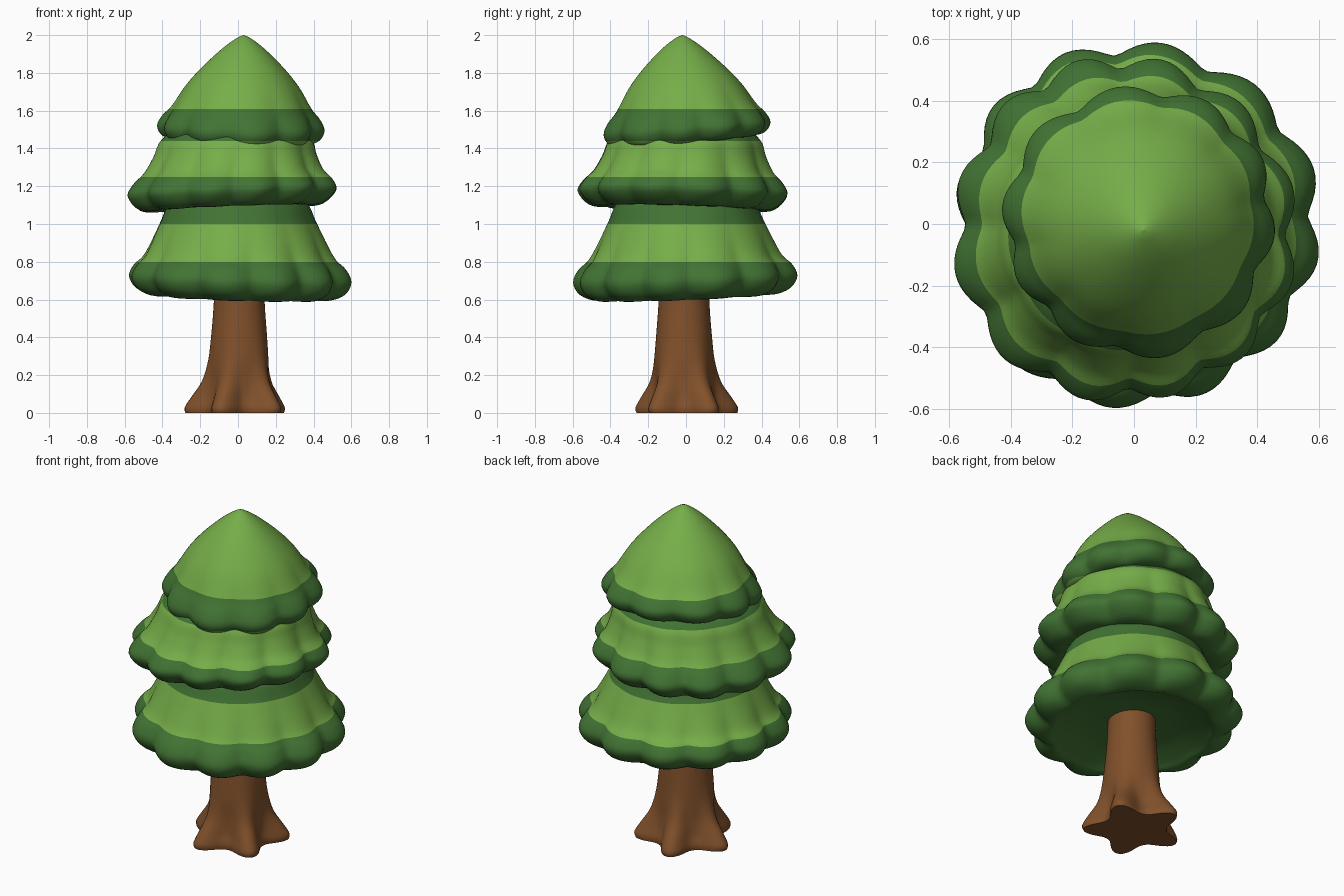
import bpy
import bmesh
from math import cos, sin, tau, radians, sqrt
from mathutils import Vector

cube = bpy.data.objects.get("Cube")
if cube:
    bpy.data.objects.remove(cube, do_unlink=True)


def make_material(name, rgb):
    mat = bpy.data.materials.new(name)
    mat.use_nodes = True
    mat.diffuse_color = (*rgb, 1)
    mat.node_tree.nodes["Principled BSDF"].inputs["Base Color"].default_value = (*rgb, 1)
    return mat


light_green = make_material("light green", (0.18, 0.42, 0.066))
dark_green = make_material("dark green", (0.054, 0.173, 0.034))
brown = make_material("bark brown", (0.22, 0.082, 0.024))

# Heights where the foliage changes colour
BANDS = (0.8, 1.0, 1.25, 1.44, 1.61)


def smooth_profile(points, steps=4):
    """Catmull-Rom curve through the profile points."""
    pts = [Vector(p) for p in points]
    out = []
    for i in range(len(pts) - 1):
        a, b, c, d = pts[max(i - 1, 0)], pts[i], pts[i + 1], pts[min(i + 2, len(pts) - 1)]
        for s in range(steps):
            t = s / steps
            out.append(0.5 * (2 * b + (c - a) * t + (2 * a - 5 * b + 4 * c - d) * t ** 2
                              + (3 * b - a - 3 * c + d) * t ** 3))
    return out + [pts[-1]]


def revolve(name, profile, place, segments, materials):
    """Spin a profile; place(point, angle) gives each vertex position."""
    bm = bmesh.new()
    rings = [[bm.verts.new(place(p, tau * k / segments)) for k in range(segments)]
             for p in profile]
    for low, high in zip(rings, rings[1:]):
        for k in range(segments):
            n = (k + 1) % segments
            bm.faces.new((low[k], low[n], high[n], high[k]))
    bm.faces.new(rings[0][::-1])
    bm.faces.new(rings[-1])
    # Colour bands are split cleanly at fixed heights
    if len(materials) > 1:
        for height in BANDS:
            bmesh.ops.bisect_plane(bm, geom=bm.verts[:] + bm.edges[:] + bm.faces[:],
                                   plane_co=(0, 0, height), plane_no=(0, 0, 1))
        for f in bm.faces:
            z = f.calc_center_median().z
            f.material_index = sum(z > h for h in BANDS) % 2
    bmesh.ops.recalc_face_normals(bm, faces=bm.faces[:])
    mesh = bpy.data.meshes.new(name)
    bm.to_mesh(mesh)
    bm.free()
    for mat in materials:
        mesh.materials.append(mat)
    obj = bpy.data.objects.new(name, mesh)
    bpy.context.collection.objects.link(obj)
    bpy.ops.object.select_all(action="DESELECT")
    obj.select_set(True)
    bpy.context.view_layer.objects.active = obj
    bpy.ops.object.shade_smooth_by_angle(angle=radians(50))


def foliage(name, points, centre, apex, lobes, phase, depth, tilt):
    """Skirt of rounded lobes; points are (radius, height, lobe strength)."""
    top = max(p[1] for p in points)
    base = min(p[1] for p in points)

    def place(p, a):
        r, z, w = p
        # Rounded bumps with softened creases and uneven widths
        wave = cos(lobes / 2 * (a - radians(phase)) + 0.25 * sin(2 * a + phase))
        bump = sqrt(wave * wave + 0.02)
        r = max(r, 0.002) * (1 - depth * w * (1 - bump) + 0.01 * w * sin(3 * a + phase))
        t = (z - base) / (top - base)
        x, y = r * cos(a), r * sin(a)
        z += (tilt[0] * x + tilt[1] * y) * (1 - t) + 0.008 * w * (0.6 - bump)
        return (x + centre[0] + (apex[0] - centre[0]) * t,
                y + centre[1] + (apex[1] - centre[1]) * t, z)

    revolve(name, smooth_profile(points), place, lobes * 12, [dark_green, light_green])


# Lower tier, hollow underneath
foliage("lower_foliage",
        [(0, 0.69, 0), (0.25, 0.675, 0), (0.4, 0.635, 0.2), (0.47, 0.612, 0.5),
         (0.56, 0.645, 1), (0.598, 0.71, 1), (0.57, 0.775, 1), (0.515, 0.825, 0.6),
         (0.46, 0.92, 0.25), (0.41, 1.02, 0.1), (0.355, 1.12, 0.05), (0.2, 1.17, 0),
         (0, 1.18, 0)],
        (0.01, 0), (0, 0), 12, 20, 0.09, (-0.03, 0.04))

# Middle tier
foliage("middle_foliage",
        [(0, 1.13, 0), (0.28, 1.115, 0.1), (0.4, 1.085, 0.4), (0.5, 1.095, 0.9),
         (0.565, 1.165, 1), (0.54, 1.225, 1), (0.485, 1.28, 0.7), (0.44, 1.36, 0.4),
         (0.4, 1.45, 0.2), (0.28, 1.52, 0.1), (0, 1.55, 0)],
        (-0.04, -0.025), (0, 0), 12, 15, 0.095, (0.04, -0.03))

# Top tier with pointed crown
foliage("top_foliage",
        [(0, 1.47, 0), (0.25, 1.455, 0.1), (0.36, 1.44, 0.5), (0.42, 1.46, 1), (0.445, 1.51, 1),
         (0.42, 1.565, 0.9), (0.37, 1.62, 0.4), (0.3, 1.73, 0.12), (0.215, 1.83, 0.05),
         (0.11, 1.93, 0), (0.035, 1.985, 0), (0, 2.0, 0)],
        (0.016, 0.014), (0.03, -0.02), 10, 100, 0.09, (-0.03, 0.09))

# Trunk with five roots: profile points are (radius, height, root strength)
trunk_profile = smooth_profile(
    [(0.235, 0, 1), (0.238, 0.03, 1), (0.21, 0.09, 0.9), (0.178, 0.17, 0.5),
     (0.16, 0.28, 0.15), (0.147, 0.42, 0.04), (0.135, 0.58, 0.02), (0.13, 0.75, 0)])


def trunk_place(p, a):
    r, z, w = p
    root = 0.5 + 0.5 * cos(5 * (a - radians(32)))
    r *= 1 + w * (0.43 * root ** 1.4 - 0.24)
    t = min(z / 0.3, 1)
    return (r * cos(a) + 0.007 * t, r * sin(a) - 0.011 * t, z)


revolve("trunk", trunk_profile, trunk_place, 80, [brown])
